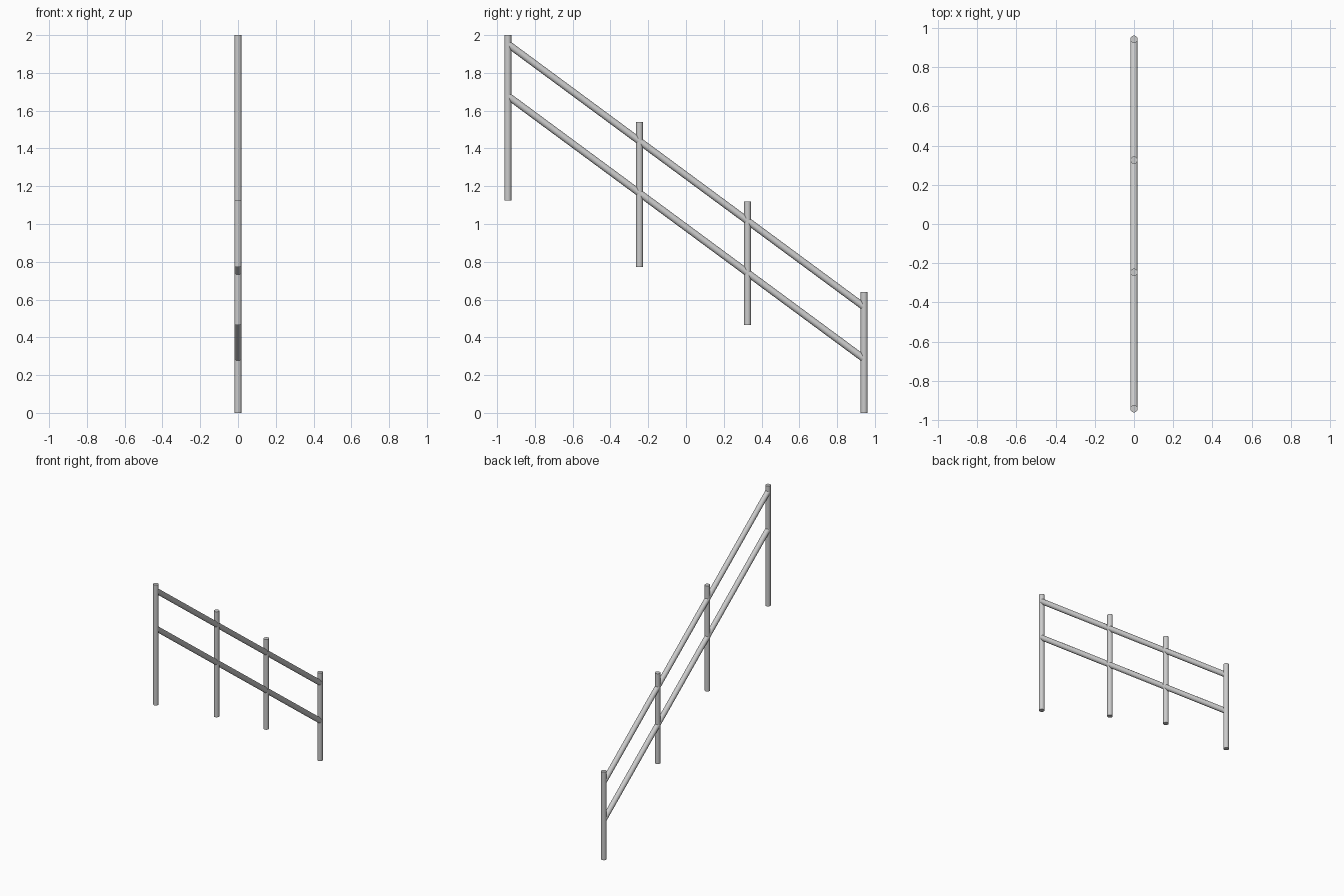
import bpy
from math import radians
from mathutils import Vector

if "Cube" in bpy.data.objects:
    bpy.data.objects.remove(bpy.data.objects["Cube"])

R = 0.0185


def tube(name, start, end, sides=32):
    a, b = Vector(start), Vector(end)
    d = b - a
    bpy.ops.mesh.primitive_cylinder_add(vertices=sides, radius=R, depth=d.length,
                                        location=(a + b) / 2)
    ob = bpy.context.object
    ob.name = name
    ob.rotation_euler = d.to_track_quat('Z', 'Y').to_euler()
    bpy.ops.object.shade_smooth_by_angle(angle=radians(40))
    return ob


# upright posts: y, bottom, top
posts = [(-0.943, 1.125, 2.0), (-0.246, 0.773, 1.54),
         (0.326, 0.464, 1.12), (0.943, 0.0, 0.64)]
for i, (y, z0, z1) in enumerate(posts):
    tube(f"post_{i + 1}", (0, y, z0), (0, y, z1))

# sloping rails, ending inside the outer posts
for name, z0, z1 in (("top_rail", 1.953, 0.561), ("lower_rail", 1.678, 0.286)):
    tube(name, (0, -0.943, z0), (0, 0.943, z1))
